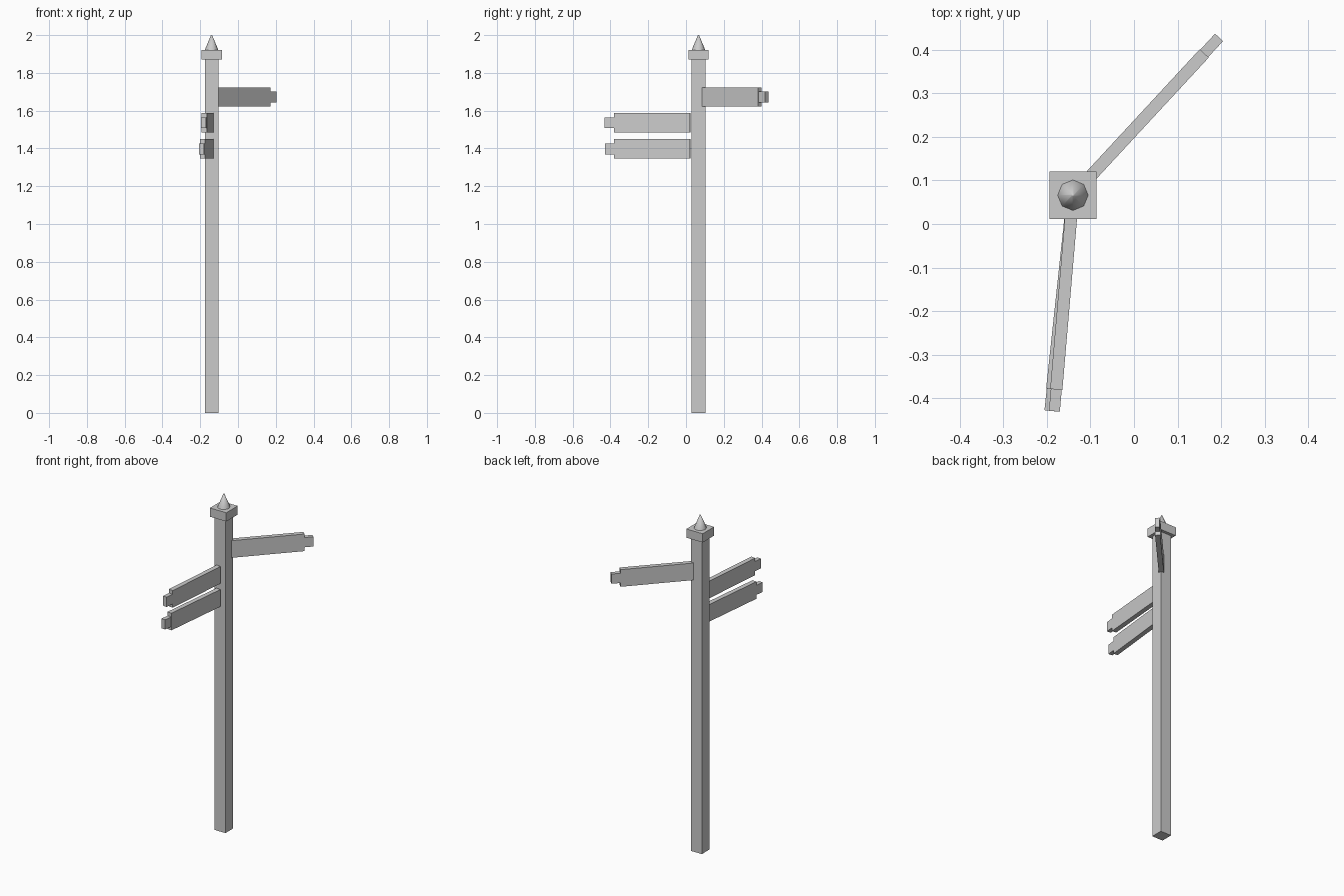
import bpy, bmesh
from math import radians
from mathutils import Matrix, Vector

cube = bpy.data.objects.get("Cube")
if cube:
    bpy.data.objects.remove(cube, do_unlink=True)

grey = bpy.data.materials.new("light_grey")
grey.use_nodes = True
grey.diffuse_color = (0.6, 0.6, 0.6, 1)
grey.node_tree.nodes["Principled BSDF"].inputs["Base Color"].default_value = (0.6, 0.6, 0.6, 1)

AXIS = Vector((-0.14, 0.066, 0))  # centre line of the post


def add_box(bm, x0, x1, width, z0, z1):
    """Box from x0 to x1, centred across y."""
    centre = Matrix.Translation(((x0 + x1) / 2, 0, (z0 + z1) / 2))
    size = Matrix.Diagonal((x1 - x0, width, z1 - z0, 1))
    bmesh.ops.create_cube(bm, size=1, matrix=centre @ size)


def finish(name, bm, location, angle=0):
    mesh = bpy.data.meshes.new(name)
    bm.to_mesh(mesh)
    bm.free()
    mesh.materials.append(grey)
    obj = bpy.data.objects.new(name, mesh)
    obj.location = location
    obj.rotation_euler.z = radians(angle)
    bpy.context.collection.objects.link(obj)
    return obj


# Square post and its wider cap
for name, width, z0, z1 in (("post", 0.072, 0, 1.87), ("post_cap", 0.108, 1.87, 1.922)):
    bm = bmesh.new()
    add_box(bm, -width / 2, width / 2, width, z0, z1)
    finish(name, bm, AXIS)

# Eight-sided pointed finial with a steep rim
bm = bmesh.new()
rings = ((0.035, 1.922), (0.031, 1.933), (0.003, 2.0))
for (r0, z0), (r1, z1) in zip(rings, rings[1:]):
    bmesh.ops.create_cone(bm, cap_ends=(z1 == 2.0), segments=8, radius1=r0, radius2=r1,
                          depth=z1 - z0, matrix=Matrix.Translation((0, 0, (z0 + z1) / 2)))
# Drop the inner cap where the two sections meet, then weld them
bmesh.ops.delete(bm, geom=[f for f in bm.faces if len(f.verts) == 8 and f.normal.z < -0.9],
                 context='FACES')
bmesh.ops.remove_doubles(bm, verts=bm.verts, dist=0.0005)
finial = finish("finial", bm, AXIS)
for face in finial.data.polygons:
    face.use_smooth = True

# Direction boards, each with a narrower stepped tip
boards = (
    ("back_board", 47.2, 0.04, 1.672),
    ("front_upper_board", 265.1, 0.044, 1.536),
    ("front_lower_board", 263.9, 0.044, 1.398),
)
for name, angle, start, height in boards:
    end = start + 0.403
    bm = bmesh.new()
    add_box(bm, start, end, 0.028, -0.051, 0.051)
    add_box(bm, end, end + 0.05, 0.025, -0.029, 0.029)
    finish(name, bm, AXIS + Vector((0, 0, height)), angle)
